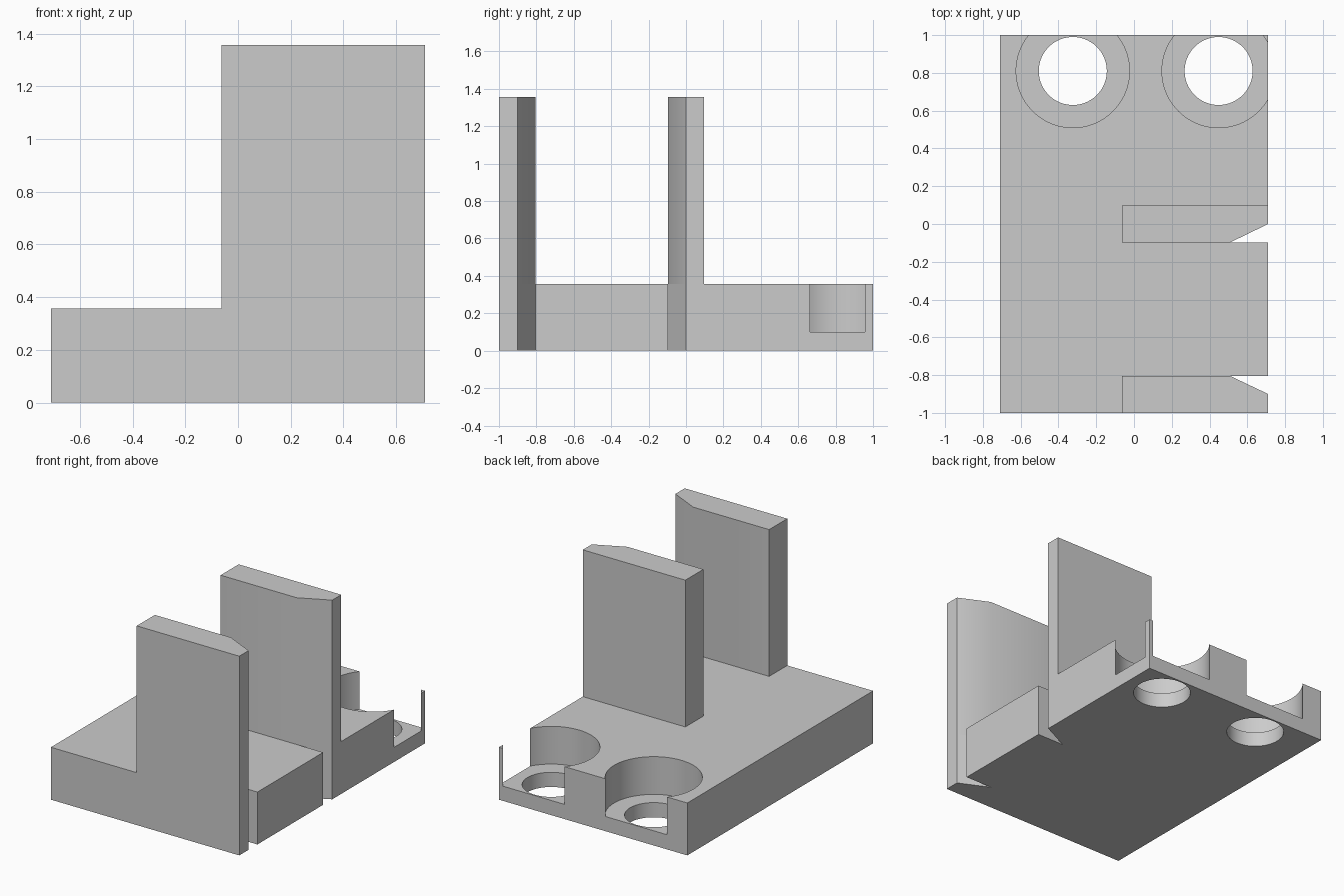
import bpy
import bmesh
from math import radians

HALF_W = 0.71
BASE_H, WALL_H = 0.357, 1.0
WALL_X, TAPER_X = -0.063, 0.51

cube = bpy.data.objects.get("Cube")
if cube:
    bpy.data.objects.remove(cube, do_unlink=True)

grey = bpy.data.materials.new("plain grey")
grey.use_nodes = True
colour = (0.6, 0.6, 0.6, 1)
grey.diffuse_color = colour
grey.node_tree.nodes["Principled BSDF"].inputs["Base Color"].default_value = colour

# Footprints: two tapered upright walls and the deck around them
front_wall = [(WALL_X, -1), (HALF_W, -1), (HALF_W, -0.9), (TAPER_X, -0.805), (WALL_X, -0.805)]
rear_wall = [(WALL_X, -0.097), (TAPER_X, -0.097), (HALF_W, 0), (HALF_W, 0.097), (WALL_X, 0.097)]
deck = [(-HALF_W, -1), front_wall[0], front_wall[4], front_wall[3],
        (HALF_W, -0.805), (HALF_W, -0.097), rear_wall[1], rear_wall[0],
        rear_wall[4], rear_wall[3], (HALF_W, 1), (-HALF_W, 1)]

bm = bmesh.new()
corners = {}


def corner(p):
    if p not in corners:
        corners[p] = bm.verts.new((p[0], p[1], 0))
    return corners[p]


def raise_faces(faces, height):
    out = bmesh.ops.extrude_face_region(bm, geom=faces)["geom"]
    verts = [g for g in out if isinstance(g, bmesh.types.BMVert)]
    bmesh.ops.translate(bm, verts=verts, vec=(0, 0, height))
    return [g for g in out if isinstance(g, bmesh.types.BMFace)]


# Raise the whole footprint, then the walls alone
for outline in (deck, front_wall, rear_wall):
    bm.faces.new([corner(p) for p in outline])
tops = raise_faces(bm.faces[:], BASE_H)
raise_faces([f for f in tops if len(f.verts) == len(front_wall)], WALL_H)
bmesh.ops.dissolve_limit(bm, angle_limit=radians(1), verts=bm.verts[:], edges=bm.edges[:])
bmesh.ops.recalc_face_normals(bm, faces=bm.faces[:])
mesh = bpy.data.meshes.new("bracket")
bm.to_mesh(mesh)
bm.free()
mesh.materials.append(grey)
bracket = bpy.data.objects.new("bracket", mesh)
bpy.context.collection.objects.link(bracket)
bpy.context.view_layer.objects.active = bracket


def bore(x, radius, floor):
    """Cut a vertical round hole down to the given height."""
    bpy.ops.mesh.primitive_cylinder_add(vertices=96, radius=radius, depth=1,
                                        location=(x, 0.81, floor + 0.5))
    cutter = bpy.context.object
    cutter.name = "bore_cutter"
    cutter.hide_render = True
    cutter.data.materials.append(grey)
    bpy.context.view_layer.objects.active = bracket
    cut = bracket.modifiers.new("bore", 'BOOLEAN')
    cut.operation, cut.solver, cut.object = 'DIFFERENCE', 'EXACT', cutter
    bpy.ops.object.modifier_apply(modifier=cut.name)
    bpy.data.objects.remove(cutter, do_unlink=True)


# Counterbored screw holes, breaking out through the edges
for x in (-0.324, 0.448):
    bore(x, 0.3, 0.1)
    bore(x, 0.18, -0.2)

bpy.ops.object.select_all(action='DESELECT')
bracket.select_set(True)
bpy.context.view_layer.objects.active = bracket
bpy.ops.object.shade_smooth_by_angle(angle=radians(30))
